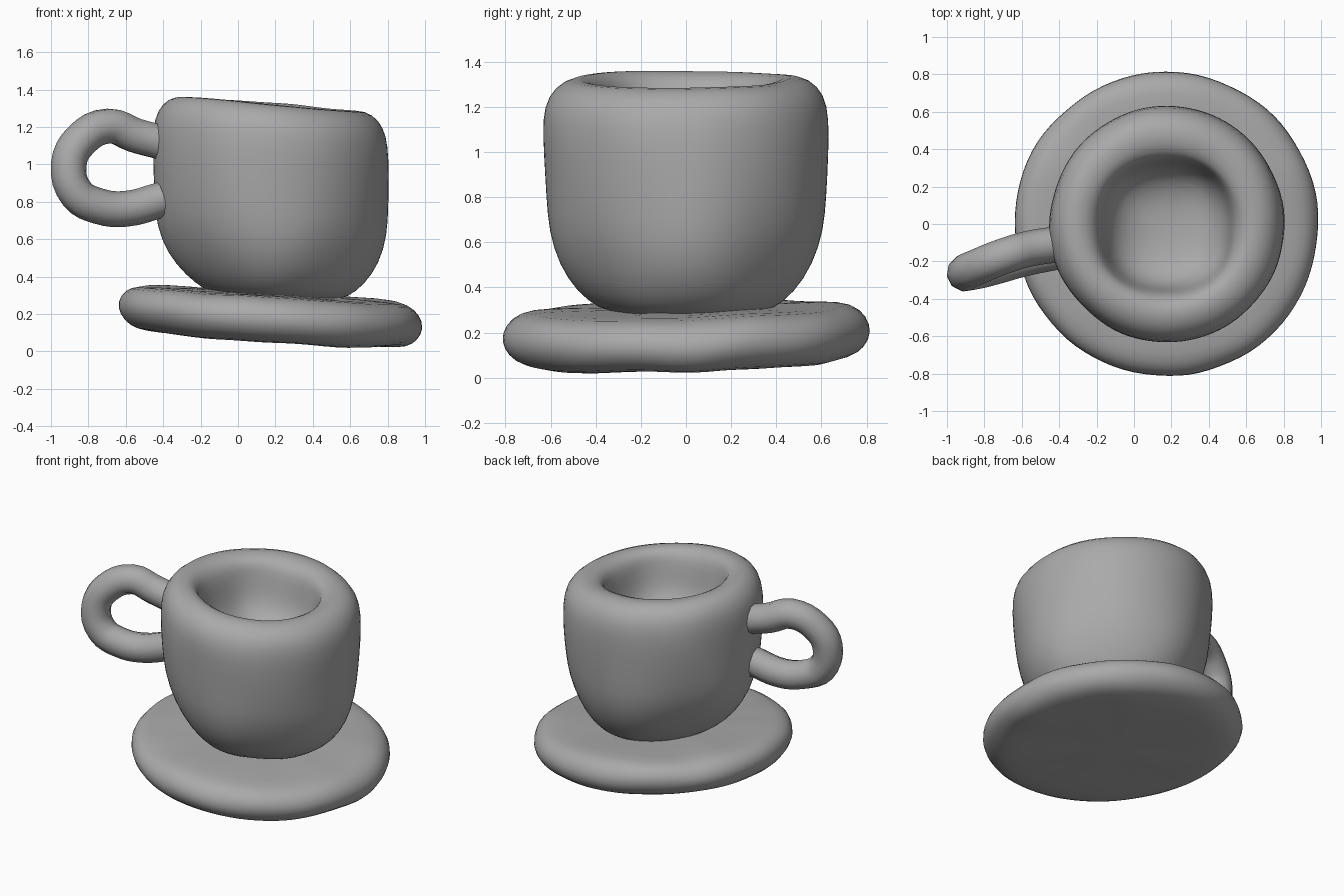
import bpy, bmesh, math
from mathutils import Vector, noise

cube = bpy.data.objects.get("Cube")
if cube:
    bpy.data.objects.remove(cube, do_unlink=True)

clay = bpy.data.materials.new("grey clay")
clay.use_nodes = True
GREY = (0.4, 0.4, 0.4, 1)
clay.diffuse_color = GREY
clay.node_tree.nodes["Principled BSDF"].inputs["Base Color"].default_value = GREY

CENTRE_X = 0.175


def lathe(name, profile, segments, shape):
    """Spin an (r, z) profile; shape(i, r, z, angle) gives each hand-formed point."""
    bm = bmesh.new()
    rings = []
    for i, (r, z) in enumerate(profile):
        count = segments if r > 0 else 1
        rings.append([bm.verts.new(shape(i, r, z, math.tau * k / segments))
                      for k in range(count)])
    for a, b in zip(rings, rings[1:]):
        for k in range(segments):
            n = (k + 1) % segments
            corners = [a[k % len(a)], a[n % len(a)], b[n % len(b)], b[k % len(b)]]
            bm.faces.new(list(dict.fromkeys(corners)))
    bmesh.ops.recalc_face_normals(bm, faces=bm.faces)
    mesh = bpy.data.meshes.new(name)
    bm.to_mesh(mesh)
    bm.free()
    mesh.materials.append(clay)
    mesh.shade_smooth()
    obj = bpy.data.objects.new(name, mesh)
    bpy.context.collection.objects.link(obj)
    sub = obj.modifiers.new("soften", 'SUBSURF')
    sub.levels = sub.render_levels = 1
    return obj


def wobble(p, amount, scale):
    return p + noise.noise_vector(p * scale) * amount


# Saucer: thick rounded disc, tipped a little to one side
def saucer_shape(i, r, z, a):
    x, y = r * math.cos(a), r * math.sin(a)
    p = Vector((CENTRE_X + x, y, z - 0.065 * x + 0.025 * y))
    return wobble(p, 0.012, 4)


lathe("saucer",
      [(0, 0.06), (0.35, 0.06), (0.62, 0.06), (0.73, 0.075), (0.79, 0.115),
       (0.825, 0.18), (0.805, 0.25), (0.75, 0.295), (0.66, 0.31), (0.35, 0.31), (0, 0.31)],
      44, saucer_shape)

# Cup: one closed profile from the foot over the rim to the floor of the bowl
cup_profile = [(0, 0.285), (0.3, 0.285), (0.385, 0.305), (0.48, 0.38), (0.565, 0.5),
               (0.615, 0.65), (0.625, 0.8), (0.632, 1.0), (0.632, 1.15), (0.61, 1.25),
               (0.55, 1.315), (0.47, 1.33), (0.4, 1.305), (0.36, 1.25), (0.34, 1.15),
               (0.315, 1.04), (0.25, 0.96), (0.14, 0.92), (0, 0.91)]
RIM = 11


def cup_shape(i, r, z, a):
    diagonal = math.sin(2 * a) ** 2
    lean = 0
    if i < RIM:
        # Pressed-in diagonal flats around the lower body
        low = max(0, 1 - abs(z - 0.5) / 0.45)
        r *= 1 - 0.07 * low * diagonal
        lean = 0.03 * max(0, (0.7 - z) / 0.4)
    elif i > RIM + 1:
        # Slightly squared opening
        r *= 1 + 0.06 * diagonal
    x, y = r * math.cos(a), r * math.sin(a)
    tilt = -0.075 if z > 0.8 else -0.05
    p = Vector((CENTRE_X + x + lean, y - (0.015 if i > RIM else 0), z + tilt * x))
    return wobble(p, 0.012, 3)


lathe("cup", cup_profile, 48, cup_shape)

# Handle: bent tube pressed against the side of the cup
path = [(-0.42, -0.11, 1.12), (-0.55, -0.13, 1.155), (-0.69, -0.17, 1.205), (-0.84, -0.23, 1.13),
        (-0.905, -0.26, 1.0), (-0.86, -0.26, 0.84), (-0.74, -0.23, 0.775),
        (-0.6, -0.19, 0.762), (-0.41, -0.15, 0.81)]
curve = bpy.data.curves.new("handle", 'CURVE')
curve.dimensions = '3D'
curve.bevel_depth = 0.096
curve.bevel_resolution = 3
curve.resolution_u = 4
curve.use_fill_caps = True
spline = curve.splines.new('BEZIER')
spline.bezier_points.add(len(path) - 1)
for point, co in zip(spline.bezier_points, path):
    point.co = co
    point.handle_left_type = point.handle_right_type = 'AUTO'
curve.materials.append(clay)
handle = bpy.data.objects.new("handle", curve)
bpy.context.collection.objects.link(handle)
